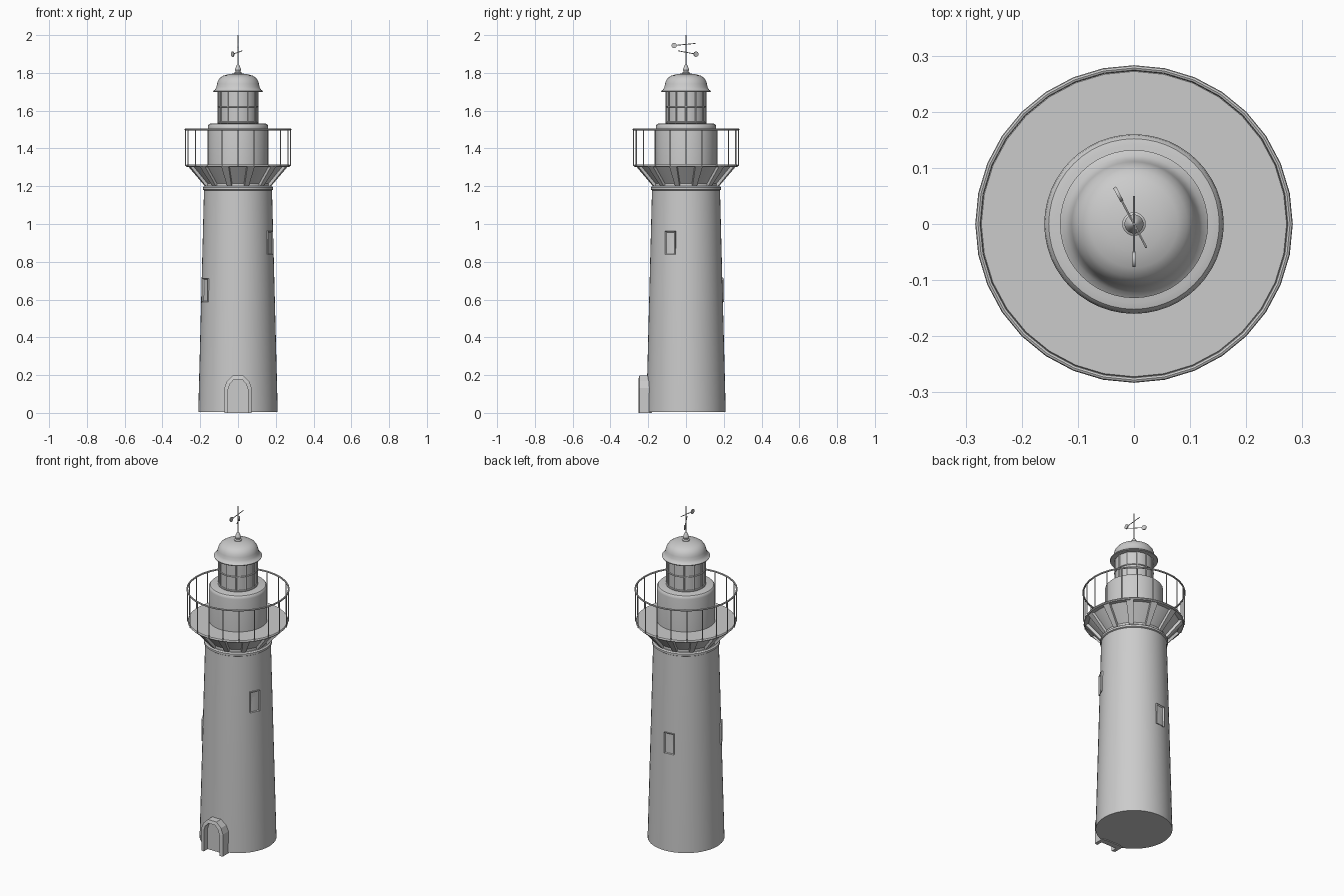
import bpy, bmesh, math
from mathutils import Vector, Matrix

if "Cube" in bpy.data.objects:
    bpy.data.objects.remove(bpy.data.objects["Cube"])

def finish(name, bm, smooth=True):
    bmesh.ops.recalc_face_normals(bm, faces=bm.faces)
    me = bpy.data.meshes.new(name)
    bm.to_mesh(me)
    bm.free()
    ob = bpy.data.objects.new(name, me)
    bpy.context.collection.objects.link(ob)
    if smooth:
        bpy.ops.object.select_all(action='DESELECT')
        ob.select_set(True)
        bpy.context.view_layer.objects.active = ob
        bpy.ops.object.shade_smooth_by_angle(angle=math.radians(35))
    return ob

def lathe(name, profile, n=48, closed=False):
    """Revolve (radius, z) points around z."""
    bm = bmesh.new()
    rings = [[bm.verts.new((r * math.cos(2 * math.pi * i / n), r * math.sin(2 * math.pi * i / n), z))
              for i in range(n)] for r, z in profile]
    pairs = list(zip(rings, rings[1:]))
    if closed:
        pairs.append((rings[-1], rings[0]))
    else:
        bm.faces.new(rings[0])
        bm.faces.new(rings[-1])
    for a, b in pairs:
        for i in range(n):
            j = (i + 1) % n
            bm.faces.new((a[i], a[j], b[j], b[i]))
    return finish(name, bm)

def torus(name, R, r, z, n=32, m=8):
    prof = [(R + r * math.cos(2 * math.pi * k / m), z + r * math.sin(2 * math.pi * k / m)) for k in range(m)]
    return lathe(name, prof, n, True)

def rod(bm, a, b, r, n=6):
    a, b = Vector(a), Vector(b)
    rot = (b - a).to_track_quat('Z', 'Y').to_matrix().to_4x4()
    bmesh.ops.create_cone(bm, cap_ends=True, segments=n, radius1=r, radius2=r,
                          depth=(b - a).length, matrix=Matrix.Translation((a + b) / 2) @ rot)

def polar(r, deg, z):
    a = math.radians(deg)
    return (r * math.cos(a), r * math.sin(a), z)

# Tower shaft and collar
lathe("tower", [(0.21, 0.005), (0.21, 0.02), (0.18, 1.18)])
lathe("tower_collar", [(0.18, 1.178), (0.186, 1.182), (0.186, 1.194), (0.178, 1.2), (0.165, 1.2)])

# Flared gallery support with ribs
lathe("gallery_support", [(0.172, 1.195), (0.172, 1.215), (0.25, 1.305)])
bm = bmesh.new()
for k in range(12):
    rot = Matrix.Rotation(math.radians(30 * k + 15), 3, 'Z')
    loops = []
    for s in (-1, 1):
        pts = [(0.15, 0.012, 1.2), (0.178, 0.012, 1.2), (0.268, 0.02, 1.305), (0.15, 0.02, 1.305)]
        loops.append([bm.verts.new(rot @ Vector((x, s * y, z))) for x, y, z in pts])
    a, b = loops
    bm.faces.new(a)
    bm.faces.new(b)
    for i in range(4):
        j = (i + 1) % 4
        bm.faces.new((a[i], a[j], b[j], b[i]))
finish("gallery_ribs", bm, False)

# Deck and railing
lathe("gallery_deck", [(0.272, 1.303), (0.276, 1.308), (0.272, 1.316)], 32)
torus("top_rail", 0.278, 0.005, 1.5)
bm = bmesh.new()
for k in range(20):
    rod(bm, polar(0.277, 18 * k, 1.308), polar(0.277, 18 * k, 1.5), 0.003)
finish("railing_posts", bm)

# Service drum with rounded top
lathe("drum", [(0.16, 1.31), (0.16, 1.512), (0.158, 1.523), (0.152, 1.53), (0.14, 1.533)])

# Lantern room: glass, glazing bars and rings
lathe("lantern_glass", [(0.103, 1.53), (0.103, 1.71)])
bm = bmesh.new()
for k in range(12):
    rod(bm, polar(0.105, 30 * k, 1.53), polar(0.105, 30 * k, 1.705), 0.004)
finish("lantern_bars", bm)
torus("lantern_sill", 0.105, 0.005, 1.537, 48)
torus("lantern_mid_ring", 0.105, 0.004, 1.622, 48)

# Domed roof and finial
lathe("roof_dome", [(0.1, 1.7), (0.13, 1.699), (0.132, 1.704), (0.122, 1.711), (0.114, 1.725),
                    (0.111, 1.742), (0.106, 1.758), (0.095, 1.774), (0.078, 1.785),
                    (0.05, 1.793), (0.02, 1.797)])
lathe("finial", [(0.021, 1.793), (0.021, 1.8), (0.014, 1.805), (0.014, 1.811), (0.017, 1.816),
                 (0.011, 1.832), (0.006, 1.842), (0.002, 1.846)], 20)

# Mast with two vane arms, each ending in a disc
bm = bmesh.new()
rod(bm, (0, 0, 1.84), (0, 0, 2.0), 0.0025)
for tip, tail in (((-0.028, 0.053, 1.899), (0.022, -0.042, 1.917)),
                  ((0, -0.063, 1.945), (0, 0.05, 1.956))):
    rod(bm, tip, tail, 0.0022)
    side = Vector((tip[1], -tip[0], 0)).normalized() * 0.003
    rod(bm, Vector(tip) - side, Vector(tip) + side, 0.014, 16)
finish("weather_vane", bm)

# Windows: framed boxes with recessed panes
for idx, (deg, z) in enumerate(((-26, 0.9), (97, 0.65), (208, 0.65))):
    r = 0.21 - 0.03 * z / 1.18
    bm = bmesh.new()
    bmesh.ops.create_cube(bm, size=1)
    bmesh.ops.scale(bm, vec=(0.05, 0.06, 0.125), verts=bm.verts)
    bmesh.ops.translate(bm, vec=(r - 0.02, 0, z), verts=bm.verts)
    bm.normal_update()
    front = [f for f in bm.faces if f.normal.x > 0.9]
    bmesh.ops.inset_region(bm, faces=front, thickness=0.009)
    bmesh.ops.translate(bm, vec=(-0.006, 0, 0), verts=front[0].verts)
    bmesh.ops.rotate(bm, cent=(0, 0, 0), matrix=Matrix.Rotation(math.radians(deg), 3, 'Z'), verts=bm.verts)
    finish("window_%d" % (idx + 1), bm, False)

# Arched door surround and door leaf
def arch(w, spring, top):
    half = [(w, 0), (w, spring), (w * 0.82, spring + (top - spring) * 0.55), (w * 0.4, top)]
    return half + [(-x, z) for x, z in reversed(half)]

outer, inner = arch(0.072, 0.132, 0.197), arch(0.052, 0.125, 0.178)
bm = bmesh.new()
rows = [[bm.verts.new((x, y, z)) for x, z in pts]
        for pts, y in ((outer, -0.185), (outer, -0.247), (inner, -0.252), (inner, -0.185))]
for q in range(4):
    a, b = rows[q], rows[(q + 1) % 4]
    for i in range(7):
        bm.faces.new((a[i], a[i + 1], b[i + 1], b[i]))
for e in (0, 7):
    bm.faces.new([row[e] for row in rows])
finish("door_surround", bm, False)

bm = bmesh.new()
leaf = bm.faces.new([bm.verts.new((x, -0.18, z)) for x, z in inner])
ext = bmesh.ops.extrude_face_region(bm, geom=[leaf])
bmesh.ops.translate(bm, vec=(0, -0.035, 0), verts=[v for v in ext["geom"] if isinstance(v, bmesh.types.BMVert)])
finish("door_leaf", bm, False)
